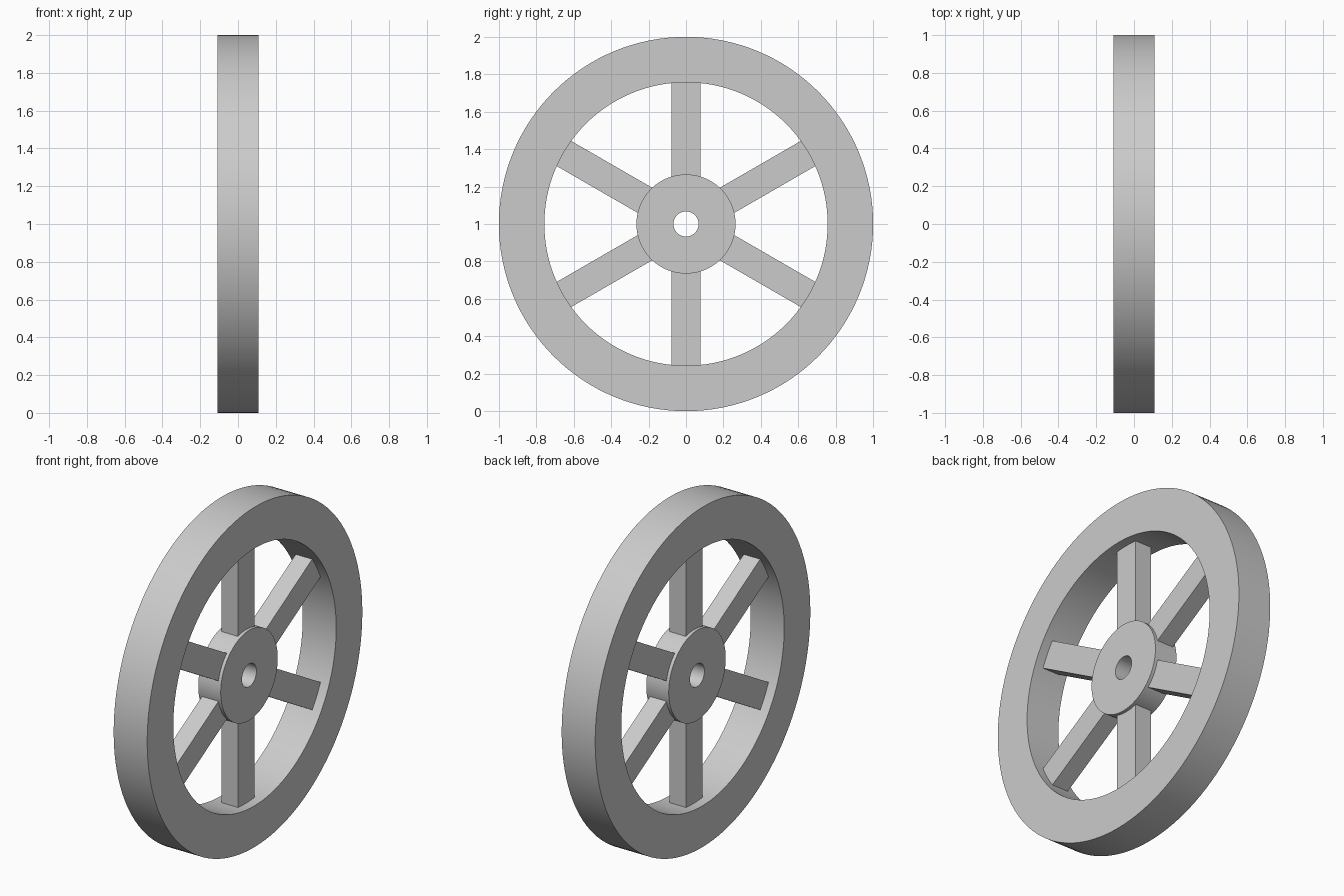
import bpy
import bmesh
from math import pi, radians
from mathutils import Matrix, Vector

cube = bpy.data.objects.get("Cube")
if cube:
    bpy.data.objects.remove(cube, do_unlink=True)

CENTRE = Vector((0, 0, 1))
SEGMENTS = 128
SPOKES = 6
HUB_R, RIM_R = 0.265, 0.757

grey = bpy.data.materials.new("light grey")
grey.use_nodes = True
colour = (0.6, 0.6, 0.6, 1)
grey.diffuse_color = colour
grey.node_tree.nodes["Principled BSDF"].inputs["Base Color"].default_value = colour


def add_object(name, bm):
    """Turn a bmesh into an object standing on the wheel axis."""
    bmesh.ops.recalc_face_normals(bm, faces=bm.faces[:])
    mesh = bpy.data.meshes.new(name)
    bm.to_mesh(mesh)
    bm.free()
    mesh.materials.append(grey)
    obj = bpy.data.objects.new(name, mesh)
    obj.location = CENTRE
    bpy.context.collection.objects.link(obj)
    return obj


def add_ring(name, inner, outer, half_width):
    """Spin a rectangular section around the x axis."""
    bm = bmesh.new()
    corners = [(-half_width, inner), (half_width, inner),
               (half_width, outer), (-half_width, outer)]
    verts = [bm.verts.new((x, 0, r)) for x, r in corners]
    edges = [bm.edges.new((verts[i], verts[i - 1])) for i in range(len(verts))]
    bmesh.ops.spin(bm, geom=verts + edges, cent=(0, 0, 0), axis=(1, 0, 0),
                   angle=2 * pi, steps=SEGMENTS, use_merge=True)
    bmesh.ops.remove_doubles(bm, verts=bm.verts[:], dist=0.0001)
    obj = add_object(name, bm)
    bpy.ops.object.select_all(action="DESELECT")
    obj.select_set(True)
    bpy.context.view_layer.objects.active = obj
    bpy.ops.object.shade_smooth_by_angle(angle=radians(30))


def add_spoke(name, angle):
    """Square bar whose ends are sunk into the hub and the rim."""
    start, end = HUB_R - 0.03, RIM_R + 0.004
    bm = bmesh.new()
    bmesh.ops.create_cube(bm, size=1)
    bmesh.ops.scale(bm, vec=(0.107, 0.155, end - start), verts=bm.verts)
    bmesh.ops.translate(bm, vec=(0, 0, (start + end) / 2), verts=bm.verts)
    bmesh.ops.rotate(bm, cent=(0, 0, 0), verts=bm.verts,
                     matrix=Matrix.Rotation(angle, 3, "X"))
    add_object(name, bm)


# Rim and bored hub
add_ring("rim", RIM_R, 1.0, 0.109)
add_ring("hub", 0.067, HUB_R, 0.073)

# Spokes
for i in range(SPOKES):
    add_spoke(f"spoke_{i + 1}", 2 * pi * i / SPOKES)
